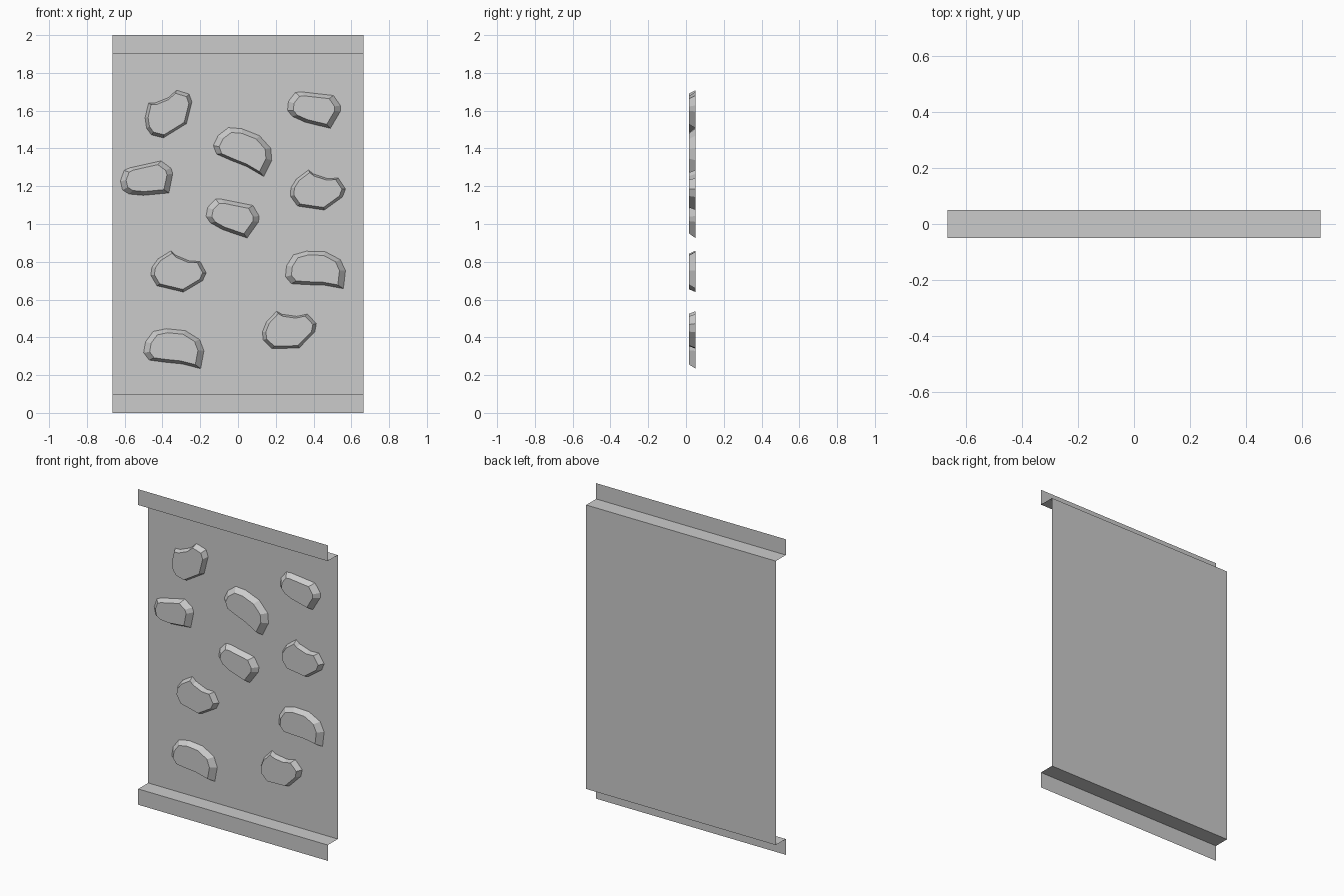
import bpy
from math import sin, cos, radians

if "Cube" in bpy.data.objects:
    bpy.data.objects.remove(bpy.data.objects["Cube"])

HALF_W = 0.665
BACK, FRONT = 0.05, 0.017   # wall plane and hold face plane


def add_mesh(name, verts, faces):
    mesh = bpy.data.meshes.new(name)
    mesh.from_pydata(verts, [], faces)
    mesh.update()
    obj = bpy.data.objects.new(name, mesh)
    bpy.context.collection.objects.link(obj)
    return obj


# Wall panel: one folded sheet, profile (y, z) swept across x
profile = [(-0.05, 0), (-0.05, 0.1), (0.05, 0.1), (0.05, 1.9), (-0.05, 1.9), (-0.05, 2)]
verts = [(x, y, z) for y, z in profile for x in (-HALF_W, HALF_W)]
faces = [(2 * i, 2 * i + 1, 2 * i + 3, 2 * i + 2) for i in range(len(profile) - 1)]
add_mesh("wall_panel", verts, faces)

# Hold outlines (x, z) in hundredths of a unit, clockwise from the left
KIDNEY = [(-15.9, -3.7), (-15.3, 2.1), (-11.6, 7.9), (-4.8, 9.8), (5.3, 9.5), (13.2, 5.3),
          (15.9, -0.5), (14.8, -10), (4.8, -8.2), (-4.8, -7.9), (-12.7, -7.4)]
HORN = [(-14.6, -3.2), (-14.3, 1.1), (-11.4, 5.8), (-5, 10.6), (-2.4, 8.5), (5, 6.1),
        (10.8, 6.3), (14.6, 0.5), (13, -3.7), (3.4, -10.6), (-10.8, -8.5)]
PEBBLE = [(-14, 0), (-13.5, 4.8), (-9.8, 9.5), (-6.6, 9.8), (10.3, 7.9), (14, 2.6),
          (14, -0.5), (8.7, -9.5), (-4.5, -6.3), (-11.4, -3.2)]


def hold(name, outline, inset, cx, cz, angle):
    """Bevelled hold, rotated, with its bounding box centred on (cx, cz)."""
    c, s = cos(radians(angle)), sin(radians(angle))
    pts = [((x * c - z * s) / 100, (x * s + z * c) / 100) for x, z in reversed(outline)]
    xs, zs = zip(*pts)
    mx, mz = (min(xs) + max(xs)) / 2, (min(zs) + max(zs)) / 2
    pts = [(x - mx, z - mz) for x, z in pts]
    n = len(pts)
    verts = [(cx + x, BACK, cz + z) for x, z in pts]
    verts += [(cx + x * inset, FRONT, cz + z * inset) for x, z in pts]
    sides = [(i, (i + 1) % n, (i + 1) % n + n, i + n) for i in range(n)]
    add_mesh(name, verts, sides + [tuple(range(n, 2 * n))])


# Climbing holds: outline, face scale, placements (x, z, rotation)
HOLDS = [
    ("kidney_hold", KIDNEY, 0.80, [(0.41, 0.757, 0), (-0.34, 0.34, -4), (0.024, 1.381, -20)]),
    ("horn_hold", HORN, 0.87, [(0.423, 1.18, 0), (-0.315, 0.749, -5),
                               (0.272, 0.439, 10), (-0.368, 1.582, 40)]),
    ("pebble_hold", PEBBLE, 0.78, [(0.402, 1.603, 0), (-0.029, 1.029, -5), (-0.484, 1.243, 19)]),
]
for name, outline, inset, places in HOLDS:
    for i, place in enumerate(places, 1):
        hold(f"{name}_{i}", outline, inset, *place)
